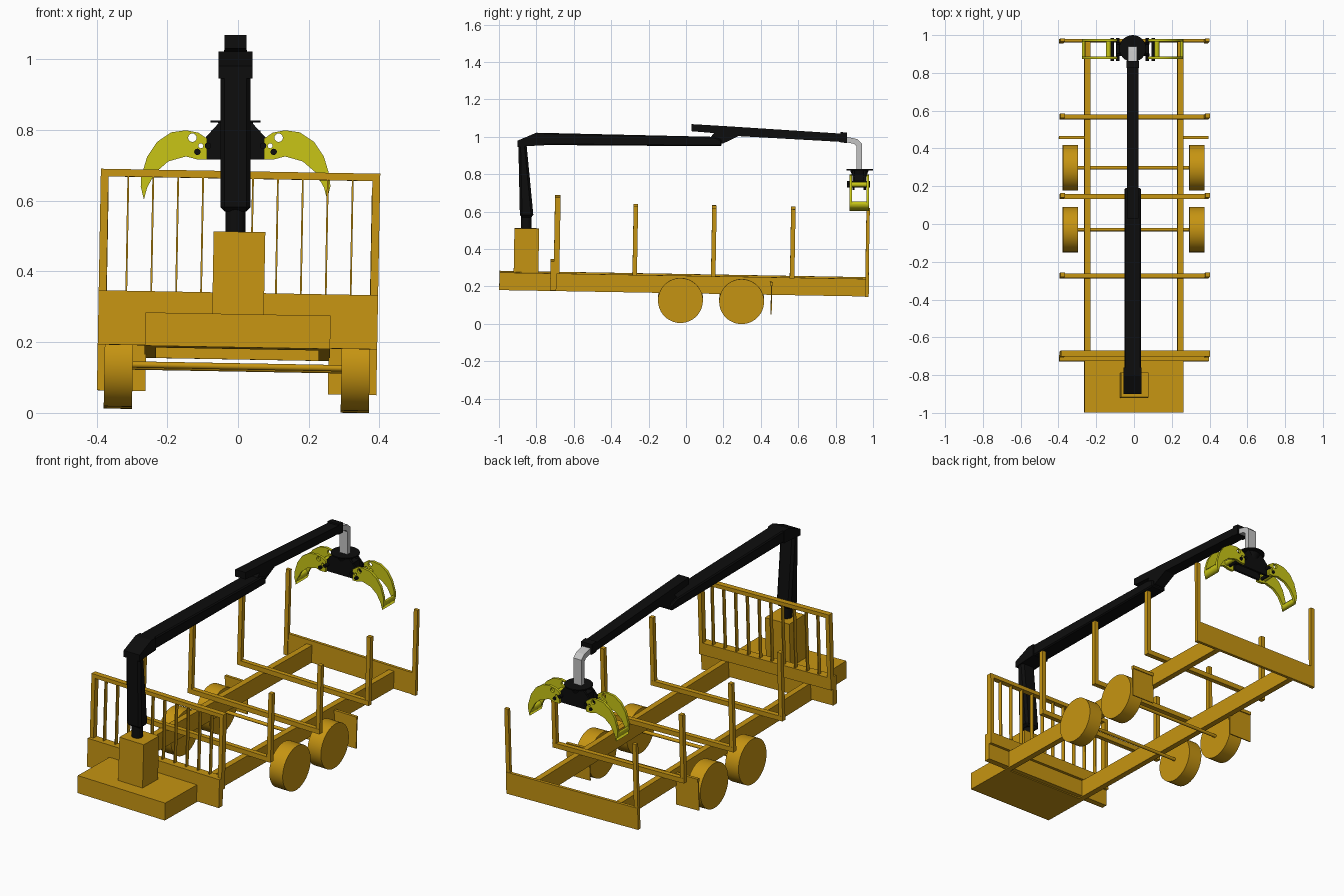
import bpy, bmesh, math
from mathutils import Matrix, Vector

cube = bpy.data.objects.get("Cube")
if cube:
    bpy.data.objects.remove(cube, do_unlink=True)


def material(name, rgb):
    m = bpy.data.materials.new(name)
    m.use_nodes = True
    m.diffuse_color = (*rgb, 1)
    m.node_tree.nodes["Principled BSDF"].inputs["Base Color"].default_value = (*rgb, 1)
    return m


AMBER = material("amber paint", (0.57, 0.30, 0.006))
BLACK = material("black paint", (0.004, 0.004, 0.004))
LIME = material("lime yellow paint", (0.58, 0.56, 0.008))
GREY = material("light grey steel", (0.55, 0.55, 0.55))

# The trailer leans slightly to its left and to the rear; the crane hangs true
TILT = (Matrix.Translation((-0.005, -0.002, 0)) @ Matrix.Rotation(0.018, 4, "Y")
        @ Matrix.Rotation(-0.0175, 4, "X"))
LEVEL = Matrix.Identity(4)
CX = -0.007  # crane centre line


def finish(name, bm, mat, frame):
    bmesh.ops.recalc_face_normals(bm, faces=bm.faces)
    mesh = bpy.data.meshes.new(name)
    bm.to_mesh(mesh)
    bm.free()
    mesh.materials.append(mat)
    ob = bpy.data.objects.new(name, mesh)
    bpy.context.collection.objects.link(ob)
    ob.matrix_world = frame
    return ob


def box(name, x, y, z, mat=AMBER, frame=TILT):
    bm = bmesh.new()
    size = [b - a for a, b in (x, y, z)]
    mid = [(a + b) / 2 for a, b in (x, y, z)]
    bmesh.ops.create_cube(bm, size=1, matrix=Matrix.Translation(mid) @ Matrix.Diagonal((*size, 1)))
    return finish(name, bm, mat, frame)


def rod(name, a, b, r, mat=AMBER, frame=TILT, sides=32, r2=None):
    a, b = Vector(a), Vector(b)
    d = b - a
    bm = bmesh.new()
    m = Matrix.Translation((a + b) / 2) @ d.to_track_quat("Z", "Y").to_matrix().to_4x4()
    bmesh.ops.create_cone(bm, cap_ends=True, segments=sides, radius1=r,
                          radius2=r if r2 is None else r2, depth=d.length, matrix=m)
    ob = finish(name, bm, mat, frame)
    bpy.ops.object.select_all(action="DESELECT")
    ob.select_set(True)
    bpy.context.view_layer.objects.active = ob
    bpy.ops.object.shade_smooth_by_angle(angle=math.radians(35))
    return ob


def prism(name, pts, half, mat=BLACK, bevel=0.0):
    """Side profile of (y, z) points widened across the crane centre line."""
    bm = bmesh.new()
    face = bm.faces.new([bm.verts.new((CX - half, y, z)) for y, z in pts])
    ext = bmesh.ops.extrude_face_region(bm, geom=[face])
    verts = [v for v in ext["geom"] if isinstance(v, bmesh.types.BMVert)]
    bmesh.ops.translate(bm, verts=verts, vec=(2 * half, 0, 0))
    ob = finish(name, bm, mat, LEVEL)
    if bevel:
        mod = ob.modifiers.new("edges", "BEVEL")
        mod.width, mod.segments, mod.limit_method = bevel, 1, "ANGLE"
    return ob


def plate(name, loops, y0, y1, mat):
    """Flat plate of (x, z) outlines; later loops become holes."""
    cu = bpy.data.curves.new(name, "CURVE")
    cu.dimensions, cu.fill_mode, cu.extrude = "2D", "BOTH", (y1 - y0) / 2
    for pts in loops:
        s = cu.splines.new("POLY")
        s.points.add(len(pts) - 1)
        for p, (x, z) in zip(s.points, pts):
            p.co = (x, z, 0, 1)
        s.use_cyclic_u = True
    tmp = bpy.data.objects.new(name + "_outline", cu)
    bpy.context.collection.objects.link(tmp)
    bpy.context.view_layer.update()
    dg = bpy.context.evaluated_depsgraph_get()
    mesh = bpy.data.meshes.new_from_object(tmp.evaluated_get(dg))
    bpy.data.objects.remove(tmp, do_unlink=True)
    bm = bmesh.new()
    bm.from_mesh(mesh)
    bmesh.ops.remove_doubles(bm, verts=bm.verts, dist=1e-5)
    bm.transform(Matrix.Translation((0, (y0 + y1) / 2, 0)) @ Matrix.Rotation(math.pi / 2, 4, "X"))
    return finish(name, bm, mat, LEVEL)


def circle(x, z, r, n=16):
    return [(x + r * math.cos(t * math.tau / n), z + r * math.sin(t * math.tau / n)) for t in range(n)]


# Chassis: front platform, two long beams and the crane pedestal
box("platform", (-0.262, 0.262), (-1.0, -0.72), (0.168, 0.262))
box("crane_pedestal", (-0.073, 0.073), (-0.924, -0.792), (0.262, 0.496))
for side, s in (("left", 1), ("right", -1)):
    def xs(a, b):
        return tuple(sorted((s * a, s * b)))
    box(f"{side}_chassis_beam", xs(0.23, 0.262), (-0.72, 0.962), (0.168, 0.262))
    # Mudguard flap with its top bracket
    box(f"{side}_mud_flap", xs(0.258, 0.395), (0.453, 0.459), (0.065, 0.235))
    box(f"{side}_mud_flap_bracket", xs(0.258, 0.395), (0.448, 0.464), (0.22, 0.238))
    # Wheels
    for place, y in (("front", -0.03), ("rear", 0.297)):
        rod(f"{side}_{place}_wheel", (s * 0.295, y, 0.131), (s * 0.375, y, 0.131), 0.12, sides=48)
    # Load stakes at both ends of every bunk
    for i, y in enumerate((-0.277, 0.143, 0.565)):
        box(f"{side}_stake_{i + 1}", xs(0.372, 0.395), (y - 0.012, y + 0.012), (0.262, 0.63))
    box(f"{side}_tail_stake", xs(0.372, 0.395), (0.956, 0.974), (0.168, 0.63))
    box(f"{side}_headboard_post", xs(0.373, 0.395), (-0.71, -0.68), (0.262, 0.67))

for place, y in (("front", -0.03), ("rear", 0.297)):
    rod(f"{place}_axle", (-0.3, y, 0.131), (0.3, y, 0.131), 0.009, sides=16)
for i, y in enumerate((-0.277, 0.143, 0.565)):
    box(f"bunk_bar_{i + 1}", (-0.395, 0.395), (y - 0.013, y + 0.013), (0.26, 0.286))
box("tailboard", (-0.395, 0.395), (0.96, 0.976), (0.168, 0.285))

# Headboard: lower plate, top rail and thin upright bars
box("headboard_plate", (-0.395, 0.395), (-0.728, -0.695), (0.174, 0.327))
box("headboard_lower_rail", (-0.395, 0.395), (-0.71, -0.68), (0.262, 0.327))
box("headboard_top_rail", (-0.395, 0.395), (-0.71, -0.68), (0.65, 0.671))
for i in range(10):
    x = -0.317 + 0.0705 * i
    box(f"headboard_bar_{i + 1}", (x - 0.0025, x + 0.0025), (-0.706, -0.684), (0.32, 0.655))

# Crane column, mast and booms
rod("crane_column", (CX, -0.853, 0.49), (CX, -0.853, 0.60), 0.028, BLACK, LEVEL, 24)
prism("crane_mast", [(-0.888, 0.57), (-0.815, 0.57), (-0.855, 0.985), (-0.897, 0.985)], 0.043, bevel=0.012)
prism("main_boom", [(-0.9, 0.945), (-0.9, 0.98), (-0.8, 1.022), (0.15, 1.0), (0.19, 0.985),
                    (0.19, 0.95), (0.12, 0.95), (-0.855, 0.957)], 0.044, bevel=0.006)
prism("boom_head", [(-0.9, 0.945), (-0.9, 0.98), (-0.8, 1.022), (-0.76, 1.021), (-0.76, 0.955),
                    (-0.855, 0.95)], 0.048)
prism("outer_boom", [(0.03, 1.068), (0.03, 1.03), (0.15, 1.02), (0.12, 0.985), (0.17, 0.96),
                     (0.2, 0.965), (0.28, 1.004), (0.85, 0.972), (0.85, 1.016), (0.23, 1.056)], 0.031)
prism("boom_tip", [(0.825, 0.97), (0.862, 0.967), (0.862, 1.022), (0.825, 1.026)], 0.033)

# Grey swivel link
prism("swivel_link", [(0.85, 0.972), (0.85, 1.002), (0.915, 0.988), (0.94, 0.965), (0.94, 0.825),
                      (0.911, 0.825), (0.911, 0.95), (0.9, 0.962)], 0.024, GREY)

# Rotator disc, hub and twin side plates of the grapple body
rod("rotator_disc", (CX, 0.929, 0.821), (CX, 0.929, 0.827), 0.071, BLACK, LEVEL, 32)
rod("rotator_hub", (CX, 0.927, 0.785), (CX, 0.927, 0.822), 0.035, BLACK, LEVEL, 24, 0.05)
box("grapple_block", (CX - 0.07, CX + 0.07), (0.89, 0.96), (0.755, 0.798), BLACK, LEVEL)
body = [(0.045, 0.822), (0.088, 0.775), (0.082, 0.717)]
outline = [(CX + x, z) for x, z in body] + [(CX - x, z) for x, z in reversed(body)]
for place, y in (("front", 0.89), ("rear", 0.95)):
    plate(f"{place}_grapple_plate", [outline], y, y + 0.012, BLACK)

# Grapple claws: two curved plates each, joined near the tip and the pivot
claw = [(0.08, 0.775), (0.105, 0.792), (0.14, 0.799), (0.182, 0.793), (0.222, 0.766), (0.25, 0.724),
        (0.267, 0.667), (0.268, 0.64), (0.259, 0.603), (0.25, 0.637), (0.226, 0.68), (0.19, 0.711),
        (0.14, 0.725), (0.11, 0.717), (0.08, 0.717)]
tip = [(0.267, 0.655), (0.268, 0.64), (0.259, 0.603), (0.25, 0.637)]
for side, s in (("left", 1), ("right", -1)):
    loops = [[(CX + s * x, z) for x, z in pts] for pts in
             (claw, circle(0.122, 0.778, 0.012), circle(0.098, 0.755, 0.007, 12))]
    for place, y in (("front", 0.874), ("rear", 0.965)):
        plate(f"{side}_{place}_claw_plate", loops, y, y + 0.014, LIME)
    plate(f"{side}_claw_tip", [[(CX + s * x, z) for x, z in tip]], 0.885, 0.968, LIME)
    rod(f"{side}_claw_spacer", (CX + s * 0.128, 0.88, 0.745), (CX + s * 0.128, 0.972, 0.745),
        0.013, LIME, LEVEL, 16)
    for n, (x, z) in enumerate(((0.078, 0.755), (0.108, 0.738))):
        rod(f"{side}_claw_pin_{n + 1}", (CX + s * x, 0.862, z), (CX + s * x, 0.984, z),
            0.009, BLACK, LEVEL, 16)
